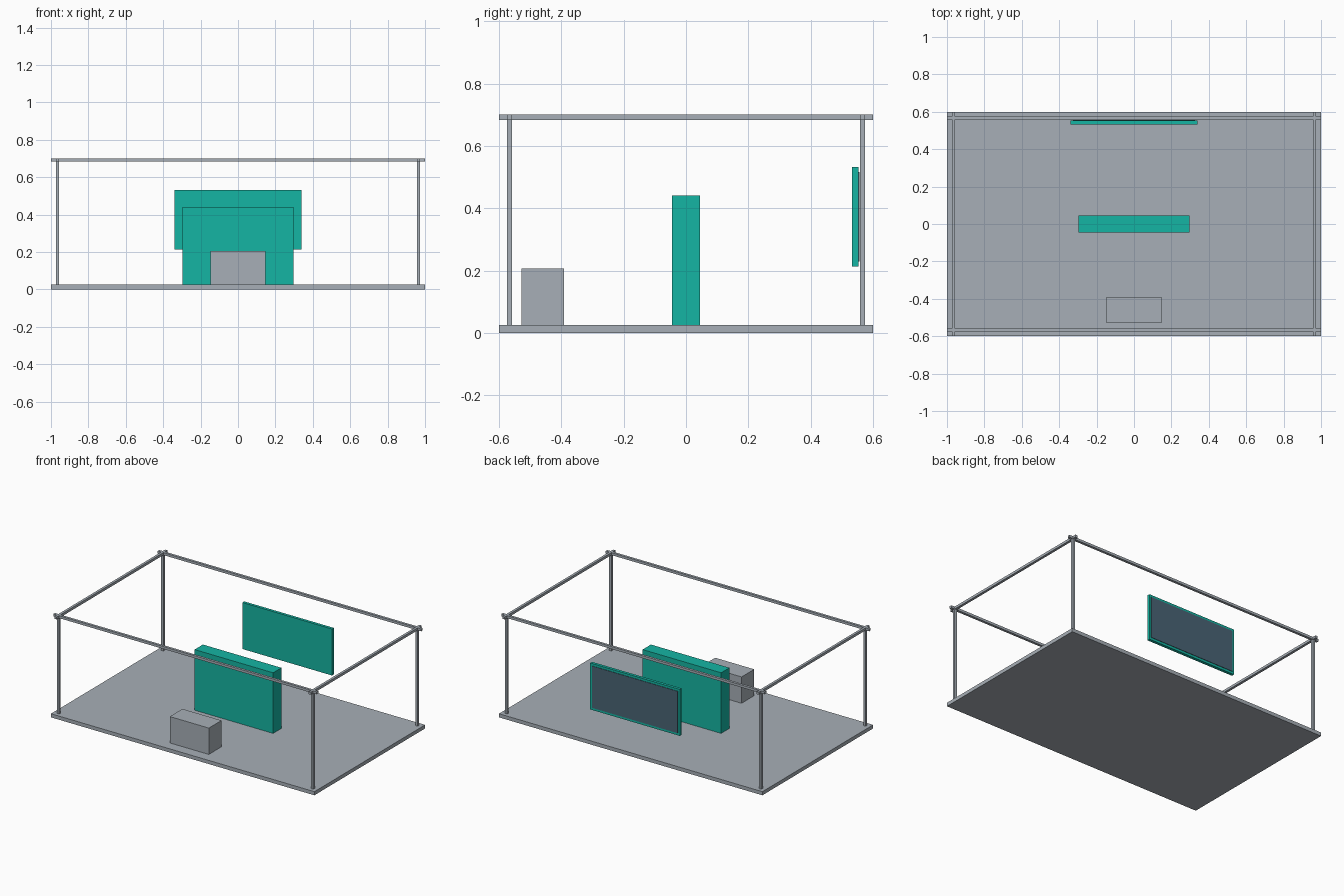
import bpy

if "Cube" in bpy.data.objects:
    bpy.data.objects.remove(bpy.data.objects["Cube"])


def material(name, rgb):
    """Flat colour from 0-255 sRGB values, stored as linear."""
    lin = [((c / 255 + 0.055) / 1.055) ** 2.4 for c in rgb]
    mat = bpy.data.materials.new(name)
    mat.diffuse_color = (*lin, 1)
    mat.use_nodes = True
    mat.node_tree.nodes["Principled BSDF"].inputs["Base Color"].default_value = mat.diffuse_color
    return mat


GREY = material("light_grey", (167, 175, 183))
TEAL = material("teal", (21, 181, 163))
SLATE = material("dark_slate", (74, 100, 117))


def box(name, x, y, z, mat):
    """Box from (min, max) ranges on each axis."""
    bpy.ops.mesh.primitive_cube_add(size=1, location=[sum(r) / 2 for r in (x, y, z)])
    ob = bpy.context.object
    ob.name = name
    ob.scale = [r[1] - r[0] for r in (x, y, z)]
    bpy.ops.object.transform_apply(location=False, rotation=False, scale=True)
    ob.data.materials.append(mat)
    return ob


def around(c, half):
    return (c - half, c + half)


# Floor slab
FLOOR, TOP, R = 0.025, 0.70, 0.0085
box("floor", (-1, 1), (-0.6, 0.6), (0, FLOOR), GREY)

# Open frame: corner posts and crossing top rails
PX, PY = 0.965, 0.566
rail_z = (TOP - 2 * R, TOP)
for sx in (-1, 1):
    for sy in (-1, 1):
        box("corner_post", around(sx * PX, R), around(sy * PY, R), (FLOOR - 0.005, TOP - 0.001), GREY)
    box("side_rail", around(sx * PX, R), (-0.6, 0.6), rail_z, GREY)
for sy in (-1, 1):
    box("long_rail", (-1, 1), around(sy * PY, R), rail_z, GREY)

# Standing centre wall
box("centre_wall", (-0.298, 0.298), (-0.045, 0.045), (0.01, 0.441), TEAL)

# Counter near the front
box("counter", (-0.148, 0.148), (-0.528, -0.391), (0.01, 0.206), GREY)

# Floating display panel with a dark screen on its rear face
box("display_panel", (-0.34, 0.34), (0.533, 0.553), (0.213, 0.532), TEAL)
box("display_screen", (-0.326, 0.326), (0.55, 0.556), (0.229, 0.516), SLATE)
